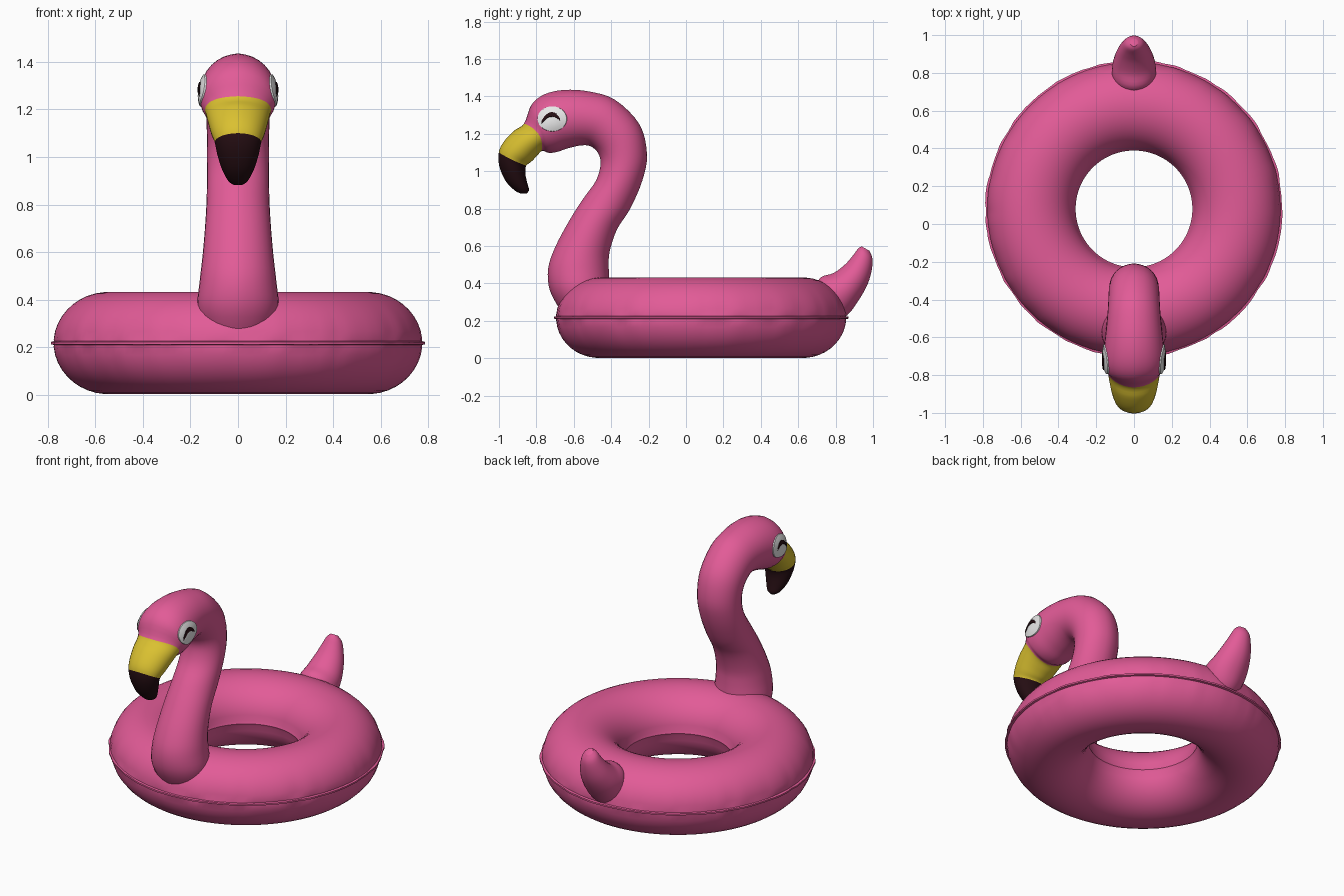
import bpy, bmesh, math, random
from mathutils import Vector
from mathutils.bvhtree import BVHTree

if "Cube" in bpy.data.objects:
    bpy.data.objects.remove(bpy.data.objects["Cube"])

random.seed(4)


def mat(name, rgb):
    m = bpy.data.materials.new(name)
    m.diffuse_color = (*rgb, 1)
    m.use_nodes = True
    m.node_tree.nodes["Principled BSDF"].inputs["Base Color"].default_value = m.diffuse_color
    return m


PINK = mat("pink vinyl", (0.76, 0.105, 0.31))
YELLOW = mat("yellow", (0.70, 0.53, 0.03))
BLACK = mat("dark brown black", (0.018, 0.004, 0.006))
WHITE = mat("white", (0.80, 0.80, 0.80))


def finish(name, verts, faces, mats, rule=None, angle=40):
    me = bpy.data.meshes.new(name)
    me.from_pydata(verts, [], faces)
    for m in mats:
        me.materials.append(m)
    if rule:
        for p in me.polygons:
            p.material_index = rule(p.index)
    bm = bmesh.new()
    bm.from_mesh(me)
    bmesh.ops.recalc_face_normals(bm, faces=bm.faces)
    bm.to_mesh(me)
    bm.free()
    ob = bpy.data.objects.new(name, me)
    bpy.context.collection.objects.link(ob)
    bpy.ops.object.select_all(action='DESELECT')
    ob.select_set(True)
    bpy.context.view_layer.objects.active = ob
    bpy.ops.object.shade_smooth_by_angle(angle=math.radians(angle))
    return ob


def spline(st, sub):
    """Catmull-Rom through tuples of any length."""
    out = []
    for i in range(len(st) - 1):
        p = [st[max(0, min(len(st) - 1, i + k))] for k in (-1, 0, 1, 2)]
        for s in range(sub):
            t = s / sub
            out.append([0.5 * (2 * b + (c - a) * t + (2 * a - 5 * b + 4 * c - d) * t * t
                               + (3 * b - a - 3 * c + d) * t ** 3) for a, b, c, d in zip(*p)])
    out.append(list(st[-1]))
    return out


N = 32


def loft(name, stations, mats, sub=4, rule=None):
    """Elliptical sections between side-view points P and Q, with half width and side bow."""
    verts, faces = [], []
    rings = spline(stations, sub)
    for py, pz, qy, qz, w, bow in rings:
        for j in range(N):
            a = 2 * math.pi * j / N
            c, s = math.cos(a), math.sin(a)
            k = 1.012 if j % (N // 2) == 0 else 1.0      # raised weld seam
            verts.append((w * s,
                          (py + qy) / 2 + (py - qy) / 2 * c * k + bow * s * s,
                          (pz + qz) / 2 + (pz - qz) / 2 * c * k + bow * 0.5 * s * s))
    for i in range(len(rings) - 1):
        for j in range(N):
            k = (j + 1) % N
            faces.append((i * N + j, i * N + k, (i + 1) * N + k, (i + 1) * N + j))
    faces.append(tuple(range(N)))
    faces.append(tuple(range((len(rings) - 1) * N, len(rings) * N)))
    return finish(name, verts, faces, mats, rule)


# Swim ring with welded seams and slight wrinkles near the outer seam
SEG, SIDES = 160, 40
R, A, B, CY, CZ = 0.545, 0.23, 0.215, 0.08, 0.217
verts, faces = [], []
pucker = [random.uniform(-1, 1) for _ in range(SEG)]
for i in range(SEG):
    th = 2 * math.pi * i / SEG
    wr = 0.6 * pucker[i] + 0.2 * (pucker[i - 1] + pucker[(i + 1) % SEG])
    prof = []
    for j in range(SIDES):
        a = 2 * math.pi * (j + 0.5) / SIDES
        near = max(0, math.cos(a)) ** 6
        prof.append((R + A * math.cos(a) + 0.004 * wr * near, CZ + B * math.sin(a)))
    # inner seam lip
    prof[SIDES // 2:SIDES // 2] = [(R - A - 0.006, CZ)]
    # outer seam lip
    lip = R + A + 0.011 + 0.005 * wr
    prof += [(R + A, CZ - 0.008), (lip, CZ - 0.005), (lip, CZ + 0.005), (R + A, CZ + 0.008)]
    M = len(prof)
    verts += [(r * math.cos(th), CY + r * math.sin(th), z) for r, z in prof]
for i in range(SEG):
    for j in range(M):
        i2, j2 = (i + 1) % SEG, (j + 1) % M
        faces.append((i * M + j, i2 * M + j, i2 * M + j2, i * M + j2))
finish("swim_ring", verts, faces, [PINK])

# Neck, head and beak in one loft: P = front / underside, Q = back / top
neck = [
    (-.66, .24, -.43, .24, .13, 0), (-.725, .36, -.41, .36, .17, 0),
    (-.735, .48, -.415, .48, .161, 0), (-.695, .60, -.41, .57, .149, 0),
    (-.62, .74, -.37, .69, .138, 0), (-.55, .85, -.30, .80, .132, 0),
    (-.48, .95, -.235, .95, .13, 0), (-.455, 1.04, -.21, 1.09, .13, 0),
    (-.47, 1.10, -.25, 1.25, .134, 0), (-.51, 1.135, -.38, 1.38, .138, 0),
    (-.56, 1.14, -.52, 1.425, .146, 0), (-.63, 1.125, -.65, 1.433, .157, 0),
    (-.69, 1.105, -.755, 1.41, .163, .005), (-.735, 1.10, -.825, 1.355, .156, .015),
    (-.77, 1.11, -.865, 1.255, .139, .03),
    (-.80, 1.08, -.92, 1.215, .127, .01), (-.83, 1.05, -.975, 1.155, .113, 0),
    (-.855, 1.03, -1.0, 1.10, .098, -.005),
    (-.86, .99, -.998, 1.03, .087, 0), (-.85, .94, -.965, .95, .066, 0),
    (-.84, .90, -.915, .897, .04, 0), (-.852, .882, -.885, .882, .016, 0),
]
BEAK, TIP, SUB = 14, 17, 4


def head_colour(f):
    s = f // N / SUB
    if f >= N * SUB * (len(neck) - 1):                   # end caps
        return 2 if f % N else 0
    return 2 if s >= TIP else 1 if s >= BEAK else 0


head = loft("neck_head_and_beak", neck, [PINK, YELLOW, BLACK], SUB, head_colour)

# Tail
loft("tail", [
    (.68, .36, .78, .18, .10, 0), (.72, .43, .86, .23, .117, 0),
    (.79, .455, .915, .30, .112, 0), (.85, .50, .965, .385, .092, 0),
    (.89, .545, .99, .46, .07, 0), (.92, .585, .997, .53, .047, 0),
    (.94, .598, .98, .575, .02, 0)], [PINK])

# Eyes: thin plates wrapped onto the head surface
bvh = BVHTree.FromPolygons([v.co for v in head.data.vertices],
                           [tuple(p.vertices) for p in head.data.polygons])


def on_head(side, y, z, lift):
    hit, nor, _, _ = bvh.ray_cast(Vector((side, y, z)), Vector((-side, 0, 0)))
    if nor.x * side < 0:
        nor = -nor
    return hit + nor * lift


for side, label in ((-1, "left"), (1, "right")):
    # white patch
    K = 28
    verts, faces = [on_head(side, -.715, 1.28, .007)], []
    for f, lift in ((.35, .007), (.7, .007), (.95, .006), (1, -.002)):
        for k in range(K):
            a = 2 * math.pi * k / K
            verts.append(on_head(side, -.715 + .08 * f * math.cos(a),
                                 1.28 + .068 * f * math.sin(a), lift))
    for k in range(K):
        k2 = (k + 1) % K
        faces.append((0, 1 + k, 1 + k2))
        for r in range(3):
            o = 1 + r * K
            faces.append((o + k, o + K + k, o + K + k2, o + k2))
    finish(label + "_eye_white", verts, faces, [WHITE])

    # dark arched eyelid line
    verts, faces = [], []
    S = 14
    for i in range(S + 1):
        t = 2 * i / S - 1
        h = .012 * (1 - .6 * t ** 4)
        y, z = -.722 + .048 * t, 1.268 + .034 * (1 - t * t) + .008 * t
        for dz, lift in ((-h, .004), (-h * .9, .010), (h * .9, .010), (h, .004)):
            verts.append(on_head(side, y, z + dz, lift))
    for i in range(S):
        for j in range(3):
            o = i * 4 + j
            faces.append((o, o + 1, o + 5, o + 4))
    finish(label + "_eyelid_line", verts, faces, [BLACK])
